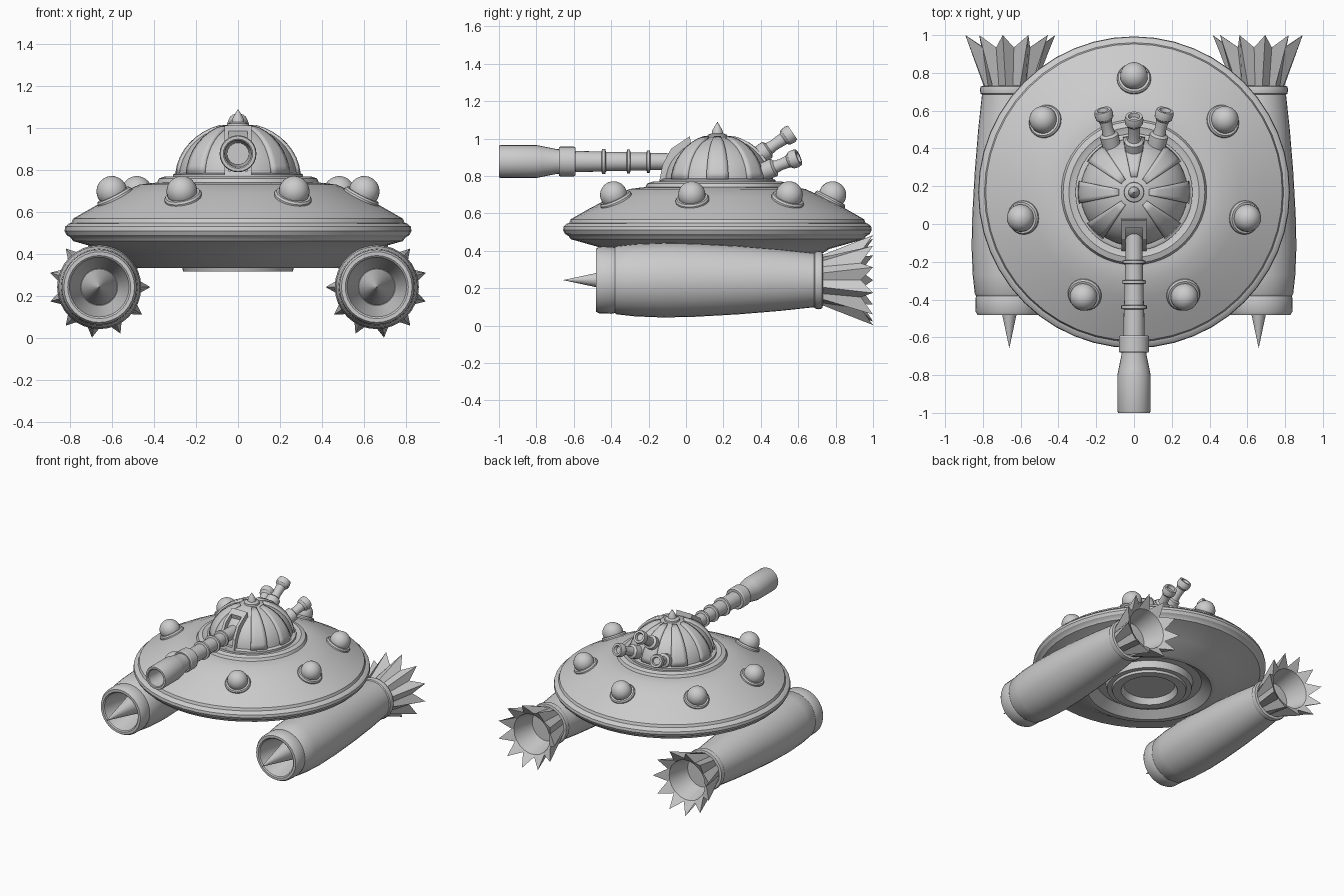
import bpy, bmesh
from math import sin, cos, pi, radians
from mathutils import Vector, Matrix

if "Cube" in bpy.data.objects:
    bpy.data.objects.remove(bpy.data.objects["Cube"])

CY = 0.168  # saucer centre along y


def finish(name, bm, smooth=30):
    bmesh.ops.remove_doubles(bm, verts=bm.verts, dist=1e-5)
    bmesh.ops.recalc_face_normals(bm, faces=bm.faces)
    me = bpy.data.meshes.new(name)
    bm.to_mesh(me)
    bm.free()
    ob = bpy.data.objects.new(name, me)
    bpy.context.collection.objects.link(ob)
    if smooth:
        bpy.ops.object.select_all(action='DESELECT')
        ob.select_set(True)
        bpy.context.view_layer.objects.active = ob
        bpy.ops.object.shade_smooth_by_angle(angle=radians(smooth))
    return ob


def bridge(bm, rings):
    for a, b in zip(rings, rings[1:]):
        n = len(a)
        for i in range(n):
            bm.faces.new((a[i], a[(i + 1) % n], b[(i + 1) % n], b[i]))


def lathe(name, profile, origin, axis=(0, 0, 1), segs=32):
    """Revolve (radius, height) points about an axis; ends are capped."""
    m = Matrix.Translation(origin) @ Vector(axis).to_track_quat('Z', 'Y').to_matrix().to_4x4()
    bm = bmesh.new()
    rings = [[bm.verts.new(m @ Vector((max(r, 1e-4) * cos(2 * pi * i / segs),
                                       max(r, 1e-4) * sin(2 * pi * i / segs), h)))
              for i in range(segs)] for r, h in profile]
    bridge(bm, rings)
    bm.faces.new(rings[0])
    bm.faces.new(rings[-1])
    return finish(name, bm)


# Saucer hull with rim, collar and stepped underside
lathe("saucer_hull", [
    (0, .762), (.325, .762), (.345, .77), (.375, .76), (.385, .74), (.41, .738),
    (.47, .73), (.56, .69), (.68, .628), (.785, .568), (.792, .548), (.805, .545),
    (.822, .53), (.825, .51), (.815, .49), (.795, .478), (.785, .462), (.60, .41),
    (.48, .335), (.44, .333), (.37, .385), (.31, .385), (.30, .333), (.265, .333),
    (.26, .316), (.20, .316), (.18, .36), (0, .36)], (0, CY, 0), segs=48)

# Dome
N = 10
DR, DZ, DH = .286, .762, .25
lathe("dome", [(DR * cos(t), DZ + DH * sin(t)) for t in [i * pi / 2 / N for i in range(N + 1)]],
      (0, CY, 0), segs=48)
lathe("dome_foot", [(.31, .755), (.31, .778), (.295, .785), (.28, .785)], (0, CY, 0), segs=48)

# Raised dome panels; the front one is replaced by the gun port
for k in range(1, 8):
    bm = bmesh.new()
    grid = []
    for j in range(9):
        t = radians(4 + j * 8.7)
        row = []
        for i in range(5):
            a = -pi / 2 + k * pi / 4 + radians((i - 2) * 5.8)
            row.append(bm.verts.new((DR * cos(t) * cos(a), CY + DR * cos(t) * sin(a),
                                     DZ + DH * sin(t))))
        grid.append(row)
    for j in range(8):
        for i in range(4):
            bm.faces.new((grid[j][i], grid[j][i + 1], grid[j + 1][i + 1], grid[j + 1][i]))
    ob = finish(f"dome_panel_{k}", bm)
    s = ob.modifiers.new("thickness", 'SOLIDIFY')
    s.thickness, s.offset = .026, 0

# Dome finial
lathe("dome_finial", [(.055, 1.0), (.052, 1.02), (.03, 1.028), (.028, 1.042), (.015, 1.065),
                      (0, 1.09)], (0, CY, 0), segs=16)


def prism(name, outline, x0, x1):
    bm = bmesh.new()
    rings = [[bm.verts.new((x, y, z)) for y, z in outline] for x in (x0, x1)]
    bridge(bm, rings)
    bm.faces.new(rings[0])
    bm.faces.new(rings[1])
    finish(name, bm, 0)


# Gun port frame
rail = [(-.142, .775), (-.125, .86), (-.08, .945), (.02, 1.012), (.03, .96), (-.05, .90), (-.10, .775)]
for s in (-1, 1):
    prism(f"port_rail_{s}", rail, s * .045, s * .065)
prism("port_top_bar", [(-.02, .985), (.02, 1.012), (.03, .96), (-.01, .94)], -.06, .06)
prism("port_sill", [(-.142, .775), (-.138, .795), (-.09, .795), (-.09, .775)], -.06, .06)

# Cannon: hollow muzzle, collar and ringed tube, along -y
lathe("cannon", [
    (0, .80), (.052, .80), (.064, .995), (.07, 1.0), (.084, 1.0), (.088, .99), (.088, .80),
    (.082, .77), (.066, .69), (.066, .68), (.075, .68), (.08, .672), (.08, .60), (.074, .59),
    (.056, .59), (.054, .452), (.068, .448), (.068, .432), (.052, .428), (.05, .318),
    (.064, .314), (.064, .30), (.048, .296), (.047, .212), (.06, .208), (.06, .194),
    (.045, .19), (.043, -.05)], (0, 0, .877), (0, -1, 0), 24)

# Three exhaust stubs on the back of the dome
for name, a, b in (("middle", (0, .39, .91), (0, .57, 1.032)),
                   ("left", (-.12, .42, .825), (-.165, .602, .90)),
                   ("right", (.12, .42, .825), (.165, .602, .90))):
    d = Vector(b) - Vector(a)
    L = d.length
    lathe(f"exhaust_{name}", [
        (.045, -.06), (.05, .03), (.05, .055), (.034, .065), (.03, .10), (.034, L - .06),
        (.047, L - .045), (.05, L - .02), (.045, L), (.03, L), (.024, L - .02), (0, L - .02)],
        a, d, 20)

# Seven domed deck lights, tilted with the deck
for k in range(7):
    a = pi / 2 + k * 2 * pi / 7
    n = Vector((cos(a) * .46, sin(a) * .46, .89))
    p = Vector((cos(a) * .60, CY + sin(a) * .60, .668))
    lathe(f"light_base_{k}", [(.09, -.03), (.09, .008), (.083, .018), (.06, .018)], p, n, 24)
    ball = [(.073 * cos(t), .034 + .073 * sin(t)) for t in [radians(-30 + 12 * i) for i in range(11)]]
    lathe(f"light_{k}", ball, p, n, 24)

# Side pods: body, nose spike and toothed exhaust crown
PX, PZ = .66, .243
for s, side in ((-1, "left"), (1, "right")):
    o = (s * PX, 0, PZ)
    lathe(f"pod_body_{side}", [
        (0, -.25), (.088, -.25), (.142, -.475), (.15, -.482), (.168, -.482), (.178, -.465),
        (.18, -.40), (.176, -.38), (.183, -.37), (.194, -.27), (.20, -.12), (.196, .05),
        (.183, .28), (.165, .50), (.145, .685), (.152, .69), (.156, .71), (.152, .728),
        (.135, .732), (0, .732)], o, (0, 1, 0), 32)
    lathe(f"pod_nose_spike_{side}", [(.086, -.255), (0, -.657)], o, (0, 1, 0), 24)
    bm = bmesh.new()
    rings = []
    # each ring: (valley radius, valley y, tooth radius, tooth y)
    for rv, yv, rt, yt in ((.132, .72, .132, .72), (.168, .935, .243, 1.0),
                           (.152, .93, .152, .93), (.115, .76, .115, .76)):
        ring = []
        for i in range(22):
            a = i * pi / 11
            r, y = (rt, yt) if i % 2 == 0 else (rv, yv)
            ring.append(bm.verts.new((s * PX - s * r * cos(a), y, PZ + r * sin(a))))
        rings.append(ring)
    bridge(bm, rings)
    bm.faces.new(rings[0])
    bm.faces.new(rings[-1])
    finish(f"pod_crown_{side}", bm, 20)
